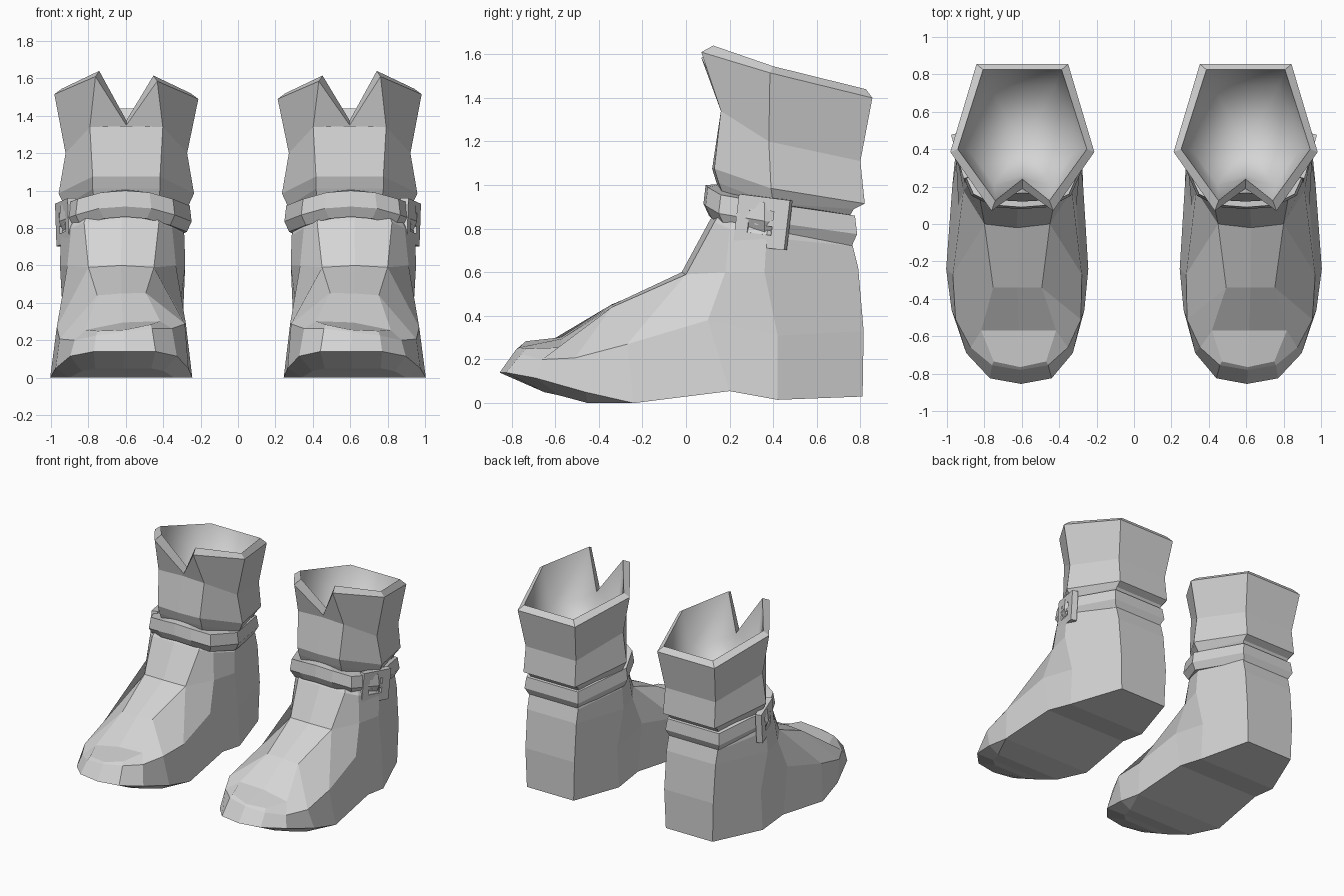
import bpy, bmesh, math
from mathutils import Matrix

if "Cube" in bpy.data.objects:
    bpy.data.objects.remove(bpy.data.objects["Cube"])

grey = bpy.data.materials.new("grey leather")
grey.diffuse_color = (0.66, 0.66, 0.66, 1)
grey.use_nodes = True
grey.node_tree.nodes["Principled BSDF"].inputs["Base Color"].default_value = grey.diffuse_color


def foot_centre(y):
    return 0.625 - 0.03 * ((y + 0.1) / 0.9) ** 2


def shaft_centre(y):
    return 0.597


def strap_centre(y):
    return 0.603


def grid(bm, rows, centre, close=True, smooth=False):
    """Skin half rings of (y, half width, z) on both sides of the boot's centre line."""
    for a, b in zip(rows, rows[1:]):
        quads = []
        for s in (1, -1):
            def place(p):
                return (centre(p[0]) + s * p[1], p[0], p[2])
            for i in range(len(a) - 1):
                quads.append([place(p) for p in (a[i], a[i + 1], b[i + 1], b[i])])
        if close:
            (ya, wa, za), (yb, wb, zb) = a[-1], b[-1]
            ca, cb = centre(ya), centre(yb)
            quads.append([(ca + wa, ya, za), (ca - wa, ya, za), (cb - wb, yb, zb), (cb + wb, yb, zb)])
        for q in quads:
            pts = [p for i, p in enumerate(q) if p not in q[:i]]
            if len(pts) > 2:
                bm.faces.new([bm.verts.new(p) for p in pts]).smooth = smooth


def finish(name, bm):
    bmesh.ops.remove_doubles(bm, verts=bm.verts, dist=0.0005)
    bmesh.ops.dissolve_degenerate(bm, edges=bm.edges, dist=0.0005)
    bmesh.ops.recalc_face_normals(bm, faces=bm.faces)
    me = bpy.data.meshes.new(name)
    bm.to_mesh(me)
    bm.free()
    me.materials.append(grey)
    ob = bpy.data.objects.new(name, me)
    bpy.context.collection.objects.link(ob)
    ob.modifiers.new("pair", 'MIRROR')
    return ob


# Foot: sole edge, side crease and upper edge, each running from toe to heel
edge = [(-.855, 0, .14), (-.825, .165, .14), (-.69, .285, .115), (-.46, .355, .05),
        (-.24, .38, 0), (.2, .35, .055), (.42, .335, .015), (.81, .2, .03)]
crease = [(-.78, 0, .245), (-.755, .15, .225), (-.66, .26, .2), (-.51, .335, .207),
          (-.27, .345, .27), (.1, .315, .38), (.42, .32, .31), (.815, .21, .33)]
upper = [(-.765, 0, .255), (-.735, .14, .25), (-.57, .2, .255), (-.34, .13, .44),
         (0, .175, .59), (.18, .29, .6), (.36, .335, .6), (.79, .21, .62)]
ankle = [(.13, .2, .83), (.2, .27, .8), (.37, .33, .76), (.765, .21, .72)]
ridge = [upper[0], (-.57, 0, .295), (-.34, 0, .45), (-.02, 0, .6), (.11, 0, .84)]
tread = [(-.65, 0, .05), (-.65, .15, .05), (-.58, .22, .035), (-.45, .28, 0)] + edge[4:]
neck = [(.18, 0, .92), (.18, .17, .91), (.24, .23, .89), (.38, .3, .85), (.74, .2, .8)]

bm = bmesh.new()
grid(bm, [edge, crease, upper], foot_centre)
grid(bm, [upper[4:], ankle], foot_centre)
grid(bm, [ridge, upper[1:5] + ankle[:1]], foot_centre, close=False)
grid(bm, [edge, tread, [(y, 0, z) for y, w, z in tread]], foot_centre, close=False)
grid(bm, [ridge[-1:] + ankle, neck], foot_centre)
# The toe cap rises towards the inner side
for v in bm.verts:
    if v.co.z > .16 and v.co.y < -.2:
        v.co.z += max(0, .605 - v.co.x) * .25 * min(1, (-.2 - v.co.y) / .3)
finish("boot_foot", bm)

# Shaft: flared cuff with a notch at the front, a rim and a hollow inside
low = [(.17, 0, .93), (.18, .17, .93), (.4, .29, .88), (.74, .2, .84)]
tuck = [(.14, 0, 1.01), (.15, .18, 1.01), (.4, .33, .915), (.77, .21, .89)]
hem = [(.12, 0, 1.075), (.13, .18, 1.075), (.39, .362, .985), (.82, .22, .915)]
waist = [(.165, 0, 1.345), (.16, .195, 1.34), (.38, .325, 1.2), (.8, .215, 1.11)]
rim = [(.19, 0, 1.35), (.07, .165, 1.61), (.385, .385, 1.515), (.855, .245, 1.4)]
lip = [(.24, 0, 1.375), (.125, .145, 1.64), (.4, .345, 1.545), (.825, .21, 1.44)]
lining = [(.26, 0, 1.24), (.21, .15, 1.27), (.39, .285, 1.24), (.74, .175, 1.18)]
bm = bmesh.new()
grid(bm, [low, tuck, hem, waist, rim, lip], shaft_centre)
grid(bm, [lip, lining, [(.41, 0, 1.02)] * 4], shaft_centre, smooth=True)
# The inner side of the rim sits a little lower
for v in bm.verts:
    if v.co.z > 1.5 and v.co.x < .55:
        v.co.z -= .025
finish("boot_shaft", bm)

# Strap: a tilted band with a chamfered lower edge
path = [(.08, 0, .94), (.09, .14, .93), (.15, .265, .895), (.36, .355, .86), (.785, .23, .8)]


def band(inset, dz):
    return [(y + (inset if y < .3 else -inset if y > .5 else 0), max(w - inset, 0), z + dz)
            for y, w, z in path]


bm = bmesh.new()
grid(bm, [band(.08, .065), band(.01, .06), band(0, -.025), band(.025, -.08), band(.08, -.075)],
     strap_centre)
finish("ankle_strap", bm)

# Buckle: frame bars and a prong on the outer side of the strap
bm = bmesh.new()
bars = [((0, -.095, 0), (.045, .06, .23)), ((0, .085, 0), (.045, .07, .23)),
        ((0, 0, .085), (.045, .15, .06)), ((0, 0, -.085), (.045, .15, .06)),
        ((-.008, 0, 0), (.02, .16, .13)), ((.012, .02, 0), (.02, .11, .03))]
turn = Matrix.Translation((.92, .355, .83)) @ Matrix.Rotation(math.radians(-16), 4, 'Z') \
    @ Matrix.Rotation(math.radians(-7), 4, 'X')
for pos, size in bars:
    bmesh.ops.create_cube(bm, size=1, matrix=turn @ Matrix.Translation(pos) @ Matrix.Diagonal((*size, 1)))
finish("strap_buckle", bm)
